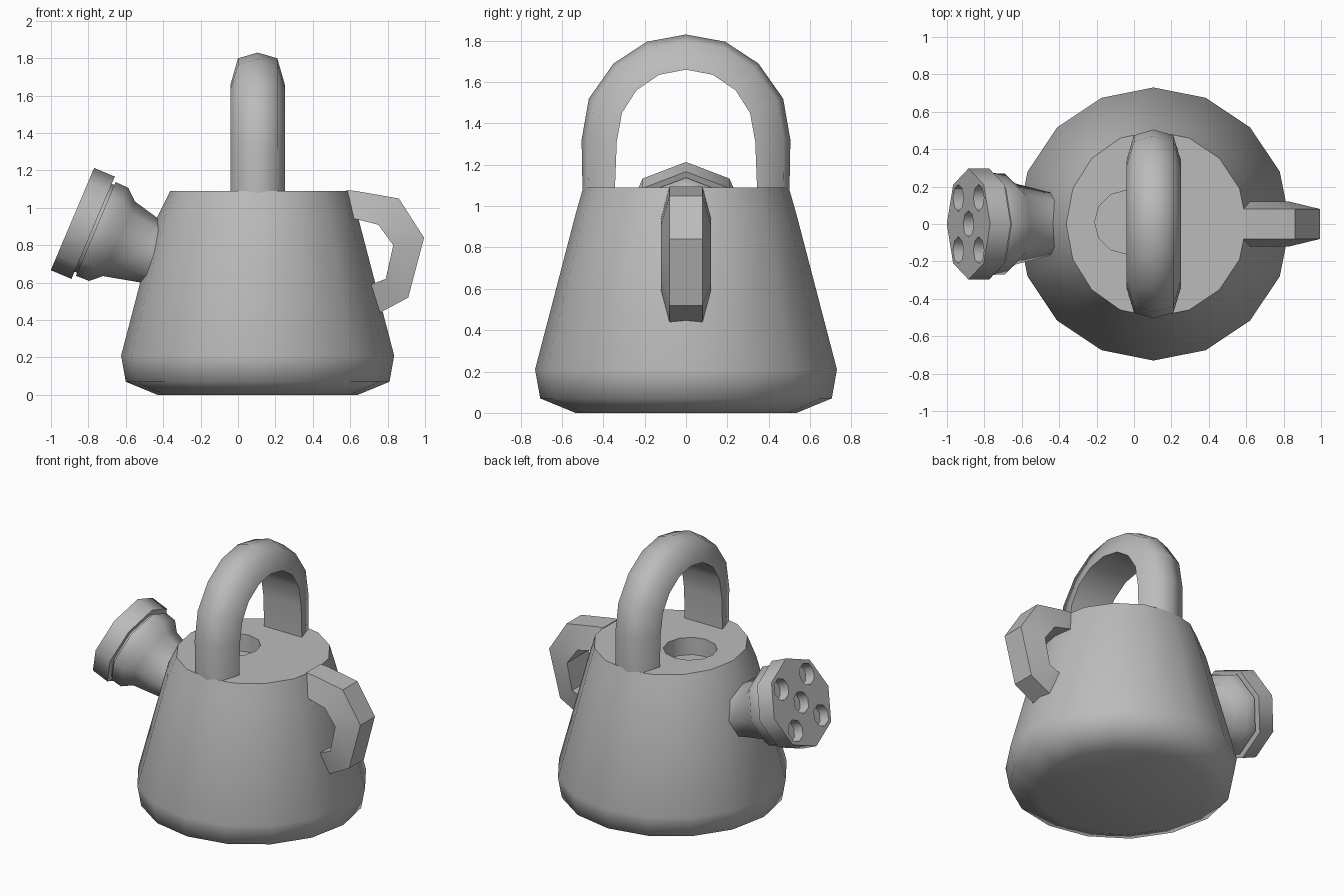
import bpy, bmesh, math
from mathutils import Vector, Matrix

if "Cube" in bpy.data.objects:
    bpy.data.objects.remove(bpy.data.objects["Cube"])

grey = bpy.data.materials.new("plain grey")
grey.diffuse_color = (0.5, 0.5, 0.5, 1)
grey.use_nodes = True
grey.node_tree.nodes["Principled BSDF"].inputs["Base Color"].default_value = grey.diffuse_color
CX = 0.105                                   # axis of the can


def loft(name, rings):
    """Skin a list of rings and cap both ends."""
    bm = bmesh.new()
    vr = [[bm.verts.new(p) for p in r] for r in rings]
    n = len(vr[0])
    for a, b in zip(vr, vr[1:]):
        for i in range(n):
            j = (i + 1) % n
            bm.faces.new((a[i], a[j], b[j], b[i]))
    bm.faces.new(vr[0])
    bm.faces.new(vr[-1])
    bmesh.ops.recalc_face_normals(bm, faces=bm.faces)
    me = bpy.data.meshes.new(name)
    bm.to_mesh(me)
    bm.free()
    me.materials.append(grey)
    ob = bpy.data.objects.new(name, me)
    bpy.context.collection.objects.link(ob)
    return ob


def select(ob):
    bpy.ops.object.select_all(action='DESELECT')
    ob.select_set(True)
    bpy.context.view_layer.objects.active = ob


def smooth(ob, deg):
    select(ob)
    bpy.ops.object.shade_smooth_by_angle(angle=math.radians(deg))


def cut(ob, cutter):
    select(ob)
    m = ob.modifiers.new("cut", 'BOOLEAN')
    m.object, m.operation, m.solver = cutter, 'DIFFERENCE', 'EXACT'
    bpy.ops.object.modifier_apply(modifier=m.name)
    bpy.data.objects.remove(cutter)


def disc(c, u, v, r, n, start=0.0):
    return [c + u * r * math.cos(start + math.tau * i / n) + v * r * math.sin(start + math.tau * i / n)
            for i in range(n)]


X, Y, Z = Vector((1, 0, 0)), Vector((0, 1, 0)), Vector((0, 0, 1))

# Can body: 16-sided, top edge chamfered towards the spout
rings = [disc(Vector((CX, 0, z)), X, Y, r, 16)
         for z, r in [(0, .535), (.07, .705), (.21, .73), (.95, .537), (1.09, .497)]]
for p in rings[-1]:
    if p.x < CX:
        p.x = CX + (p.x - CX) * 0.94
body = loft("can_body", rings)
cut(body, loft("fill_hole_cutter",
               [disc(Vector((-.04, .01, z)), X, Y, .17, 12) for z in (.97, 1.2)]))
smooth(body, 60)

# Top handle: D-shaped section swept over an arch
outer = [(.50, 1.05), (.505, 1.32), (.47, 1.52), (.35, 1.69), (.19, 1.795), (0, 1.83)]
inner = [(.345, 1.05), (.335, 1.31), (.31, 1.45), (.24, 1.56), (.13, 1.635), (0, 1.66)]
half = list(zip(outer, inner))
path = [(s * o[0], o[1], s * i[0], i[1])
        for s, part in ((1, half), (-1, half[-2::-1])) for o, i in part]
section = [(-.145, 0), (-.105, .82), (0, 1), (.105, .82), (.145, 0)]
arch = loft("top_handle", [[Vector((CX + dx, iy + (oy - iy) * f, iz + (oz - iz) * f))
                            for dx, f in section] for oy, oz, iy, iz in path])
smooth(arch, 60)

# Side handle: trapezoid section, wider on the inside
outer = [(.58, 1.095), (.63, 1.09), (.86, 1.05), (.995, .84), (.91, .52), (.76, .44)]
inner = [(.58, .945), (.63, .94), (.75, .91), (.83, .80), (.79, .62), (.71, .59)]
grip = loft("side_handle", [[(ox, -.08, oz), (ox, .08, oz), (ix, .12, iz), (ix, -.12, iz)]
                            for (ox, oz), (ix, iz) in zip(outer, inner)])
smooth(grip, 25)

# Spout with sprinkler head: 8-sided profile along a tilted axis
face = Vector((-.885, 0, .94))
back = Vector((.92, 0, -.39)).normalized()
up = Vector((.39, 0, .92)).normalized()
profile = [(0, .297), (.12, .297), (.12, .255), (.135, .255), (.135, .272),
           (.21, .27), (.27, .217), (.46, .172), (.62, .15)]
spout = loft("spout", [disc(face + back * t, up, Y, r, 8) for t, r in profile])
for a, b in [(0, 0), (.14, .14), (.14, -.14), (-.14, .14), (-.14, -.14)]:
    c = face + up * a + Y * b
    cut(spout, loft("water_hole_cutter",
                    [disc(c + back * t, up, Y, .072, 8) for t in (-.05, .07)]))
smooth(spout, 50)
